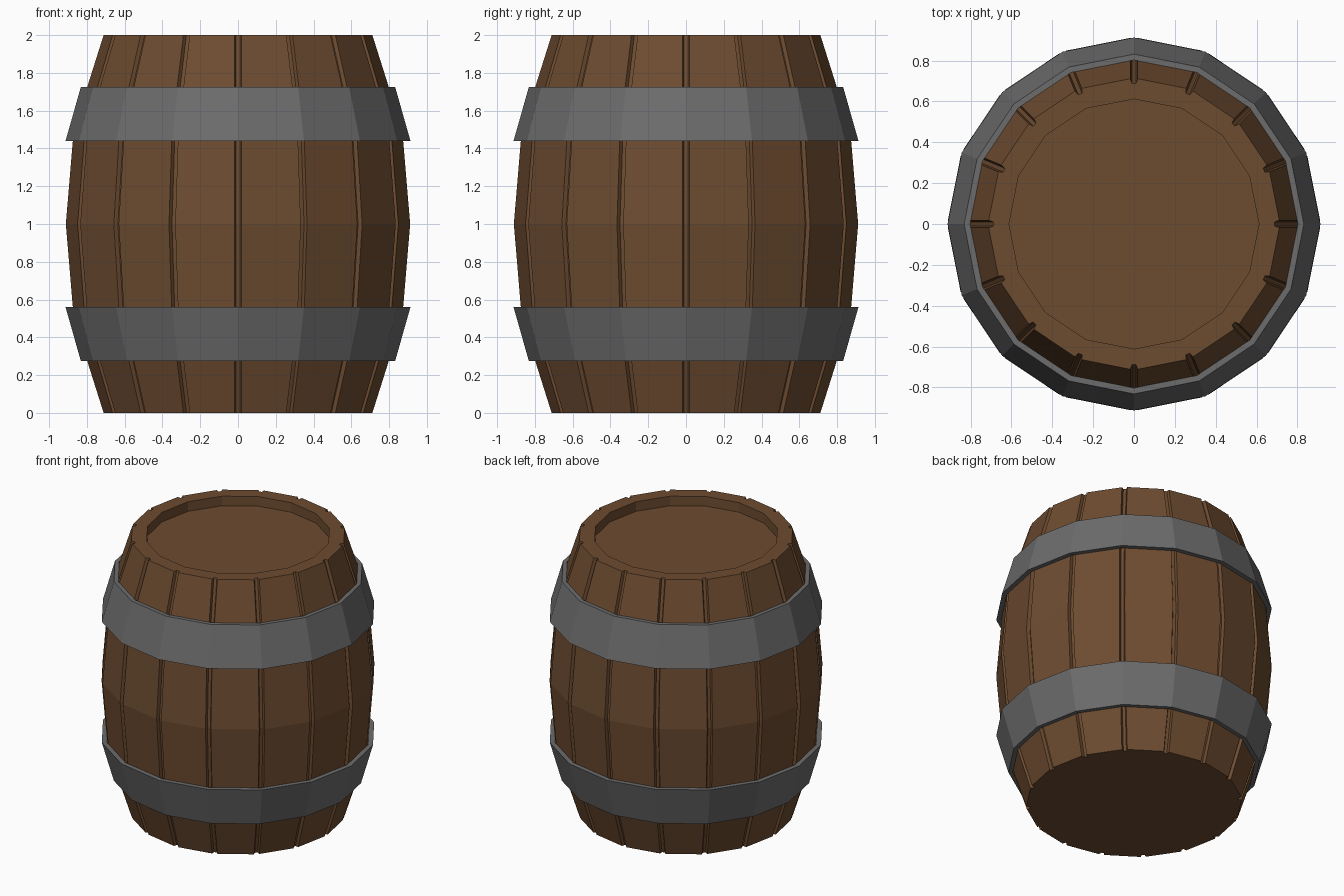
import bpy, bmesh, math

if "Cube" in bpy.data.objects:
    bpy.data.objects.remove(bpy.data.objects["Cube"])

N = 16                     # staves around the barrel
STEP = 2 * math.pi / N


def material(name, rgb):
    m = bpy.data.materials.new(name)
    m.diffuse_color = (*rgb, 1)
    m.use_nodes = True
    m.node_tree.nodes["Principled BSDF"].inputs["Base Color"].default_value = m.diffuse_color
    return m


wood = material("brown wood", (0.155, 0.072, 0.030))
iron = material("grey iron", (0.150, 0.150, 0.150))


def finish(bm, name, mat):
    bmesh.ops.recalc_face_normals(bm, faces=bm.faces)
    me = bpy.data.meshes.new(name)
    bm.to_mesh(me)
    bm.free()
    me.materials.append(mat)
    ob = bpy.data.objects.new(name, me)
    bpy.context.collection.objects.link(ob)
    return ob


def corner(r, i, along=0.0, depth=0.0):
    """Point at polygon corner i, moved along the neighbouring side and inwards."""
    a = i * STEP
    r = r - abs(along) * math.tan(STEP / 2) - depth
    return (r * math.cos(a) - along * math.sin(a),
            r * math.sin(a) + along * math.cos(a))


def ring(bm, r, z):
    """Plain sixteen-sided ring."""
    return [bm.verts.new((*corner(r, i), z)) for i in range(N)]


def grooved_ring(bm, r, z):
    """Ring with a small notch at every corner, between neighbouring staves."""
    notch = ((-0.018, 0), (-0.010, 0.024), (0.010, 0.024), (0.018, 0))
    return [bm.verts.new((*corner(r, i, s, d), z))
            for i in range(N) for s, d in notch]


def bridge(bm, a, b):
    n = len(a)
    for i in range(n):
        j = (i + 1) % n
        bm.faces.new((a[i], a[j], b[j], b[i]))


# Barrel body: bulging staves, flat base, rim and sunken lid
bm = bmesh.new()
profile = [(0.715, 0), (0.873, 0.5), (0.915, 1.0), (0.873, 1.5), (0.715, 2.0)]
rows = [grooved_ring(bm, r, z) for r, z in profile]
for a, b in zip(rows, rows[1:]):
    bridge(bm, a, b)
bm.faces.new(rows[0][::-1])
top = rows[-1]
rim = ring(bm, 0.612, 2.0)
lid = ring(bm, 0.612, 1.93)
for i in range(N):
    j = (i + 1) % N
    bm.faces.new((top[4 * i + 3], top[4 * j], rim[j], rim[i]))
    bm.faces.new((*top[4 * i:4 * i + 4], rim[i]))
bridge(bm, rim, lid)
bm.faces.new(lid)
finish(bm, "barrel_staves", wood)


# Iron hoops: tapered bands, the lower one mirrored
def hoop(name, flip):
    bm = bmesh.new()
    section = [(0.832, 1.725), (0.913, 1.44), (0.880, 1.44), (0.803, 1.725)]
    loops = [ring(bm, r, 2 - z if flip else z) for r, z in section]
    for k in range(4):
        bridge(bm, loops[k], loops[(k + 1) % 4])
    finish(bm, name, iron)


hoop("upper_hoop", False)
hoop("lower_hoop", True)
